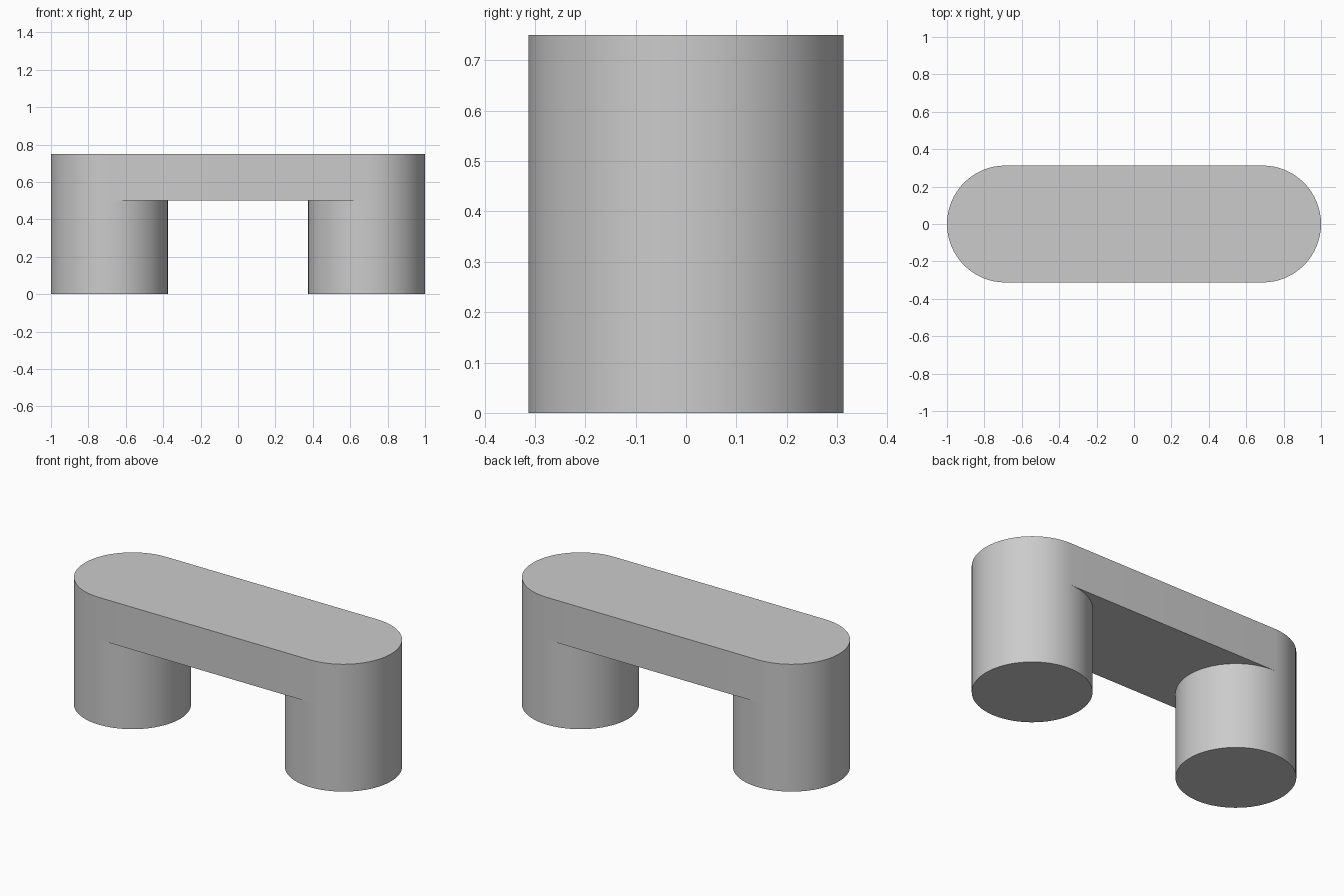
import bpy
import bmesh
from math import cos, sin, pi

RADIUS = 0.3125      # leg radius and half the depth
OFFSET = 0.6875      # leg centre from the middle
UNDERSIDE = 0.5
HEIGHT = 0.75
HALF = 32            # segments in a half circle

cube = bpy.data.objects.get("Cube")
if cube:
    bpy.data.objects.remove(cube, do_unlink=True)

grey = bpy.data.materials.new("plain_grey")
grey.use_nodes = True
colour = (0.6, 0.6, 0.6, 1)
grey.diffuse_color = colour
grey.node_tree.nodes["Principled BSDF"].inputs["Base Color"].default_value = colour


def arc(cx, start, sweep, steps):
    """Points along a circular arc around a leg centre."""
    angles = [start + sweep * i / HALF for i in range(steps)]
    return [(cx + RADIUS * cos(a), RADIUS * sin(a)) for a in angles]


def walls(bm, outline, low, high):
    """Upright walls around a closed outline; returns both rings."""
    bottom = [bm.verts.new((x, y, low)) for x, y in outline]
    top = [bm.verts.new((x, y, high)) for x, y in outline]
    for i in range(len(outline)):
        j = (i + 1) % len(outline)
        bm.faces.new((bottom[i], bottom[j], top[j], top[i]))
    return bottom, top


def finish(bm, name):
    mesh = bpy.data.meshes.new(name)
    bm.normal_update()
    bm.to_mesh(mesh)
    bm.free()
    mesh.materials.append(grey)
    obj = bpy.data.objects.new(name, mesh)
    bpy.context.collection.objects.link(obj)
    bpy.ops.object.select_all(action='DESELECT')
    obj.select_set(True)
    bpy.context.view_layer.objects.active = obj
    bpy.ops.object.shade_smooth_by_angle(angle=pi / 6)


# Round legs, open where they run into the top slab
for name, cx in (("left_leg", OFFSET), ("right_leg", -OFFSET)):
    bm = bmesh.new()
    bottom, _ = walls(bm, arc(cx, 0, pi, 2 * HALF), 0, UNDERSIDE)
    bm.faces.new(bottom[::-1])
    finish(bm, name)

# Top slab with rounded ends
bm = bmesh.new()
outline = (arc(OFFSET, -pi / 2, pi, HALF + 1)
           + arc(-OFFSET, pi / 2, pi, HALF + 1))
_, top = walls(bm, outline, UNDERSIDE, HEIGHT)
bm.faces.new(top)

# Underside between the legs, in strips that follow their curves
inner_left = arc(OFFSET, -pi / 2, -pi, HALF + 1)
inner_right = arc(-OFFSET, -pi / 2, pi, HALF + 1)
rows = [[bm.verts.new((x, y, UNDERSIDE)) for x, y in side]
        for side in (inner_right, inner_left)]
for i in range(HALF):
    bm.faces.new((rows[0][i], rows[0][i + 1], rows[1][i + 1], rows[1][i]))
bmesh.ops.remove_doubles(bm, verts=bm.verts[:], dist=0.0001)
finish(bm, "top_slab")
